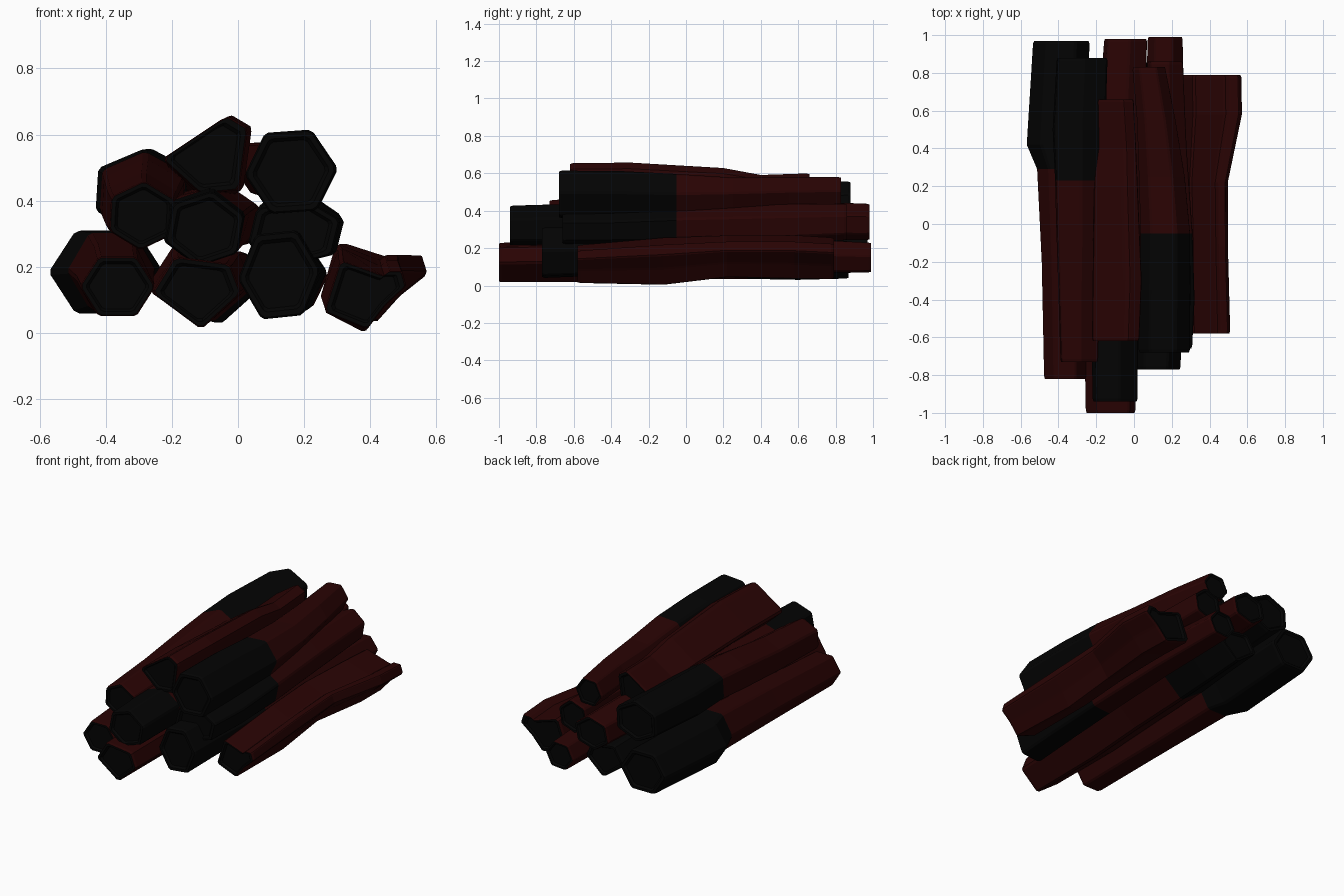
import bpy, bmesh, math, random

random.seed(4)
cube = bpy.data.objects.get("Cube")
if cube:
    bpy.data.objects.remove(cube, do_unlink=True)


def material(name, colour):
    mat = bpy.data.materials.new(name)
    mat.use_nodes = True
    mat.diffuse_color = colour
    mat.node_tree.nodes["Principled BSDF"].inputs["Base Color"].default_value = colour
    return mat


BARK = material("dark red bark", (0.022, 0.001, 0.001, 1))
CHAR = material("charred black", (0.001, 0.001, 0.001, 1))


def hexagon(turn):
    """Six-sided profile, stretched to fill a box from -1 to 1."""
    pts = [(math.cos(a), math.sin(a)) for a in
           (math.radians(turn + 60 * i) for i in range(6))]
    mx, mz = max(p[0] for p in pts), max(p[1] for p in pts)
    return [(x / mx, z / mz) for x, z in pts]


def chamfer(pts, t=0.07):
    """Cut each corner into a narrow strip running along the log."""
    out = []
    for i, p in enumerate(pts):
        for q in (pts[i - 1], pts[(i + 1) % len(pts)]):
            out.append((p[0] + (q[0] - p[0]) * t, p[1] + (q[1] - p[1]) * t))
    return out


def log(name, profile, stations, char_front=-9, char_back=9):
    """Loft a profile through (y, left, right, bottom, top) boxes and cap both ends."""
    bm = bmesh.new()
    profile = chamfer(profile)

    def ring(y, x0, x1, z0, z1, scale=1.0, rough=0.0):
        cx, cz = (x0 + x1) / 2, (z0 + z1) / 2
        rx, rz = (x1 - x0) / 2 * scale, (z1 - z0) / 2 * scale
        shift = [random.uniform(-rough, rough) for _ in range(2)]
        return [bm.verts.new((cx + rx * u + shift[0], y,
                              max(0, cz + rz * v + shift[1]))) for u, v in profile]

    def bridge(a, b, mat):
        for i in range(len(a)):
            j = (i + 1) % len(a)
            bm.faces.new((a[i], a[j], b[j], b[i])).material_index = mat

    first, last = stations[0], stations[-1]
    rings = [ring(*first, scale=0.96), ring(first[0] + 0.015, *first[1:])]
    rings += [ring(*s, rough=0.003) for s in stations[1:-1]]
    rings += [ring(last[0] - 0.015, *last[1:]), ring(*last, scale=0.96)]
    for a, b in zip(rings, rings[1:]):
        y = (a[0].co.y + b[0].co.y) / 2
        bridge(a, b, int(y < char_front or y > char_back))
    # recessed charred end faces
    for end, st, inward in ((rings[0], first, 1), (rings[-1], last, -1)):
        lip = ring(*st, scale=0.84)
        well = ring(st[0] + 0.012 * inward, *st[1:], scale=0.76)
        bridge(end, lip, 1)
        bridge(lip, well, 1)
        bm.faces.new(well).material_index = 1
    bmesh.ops.recalc_face_normals(bm, faces=bm.faces)
    mesh = bpy.data.meshes.new(name)
    bm.to_mesh(mesh)
    bm.free()
    mesh.materials.append(BARK)
    mesh.materials.append(CHAR)
    obj = bpy.data.objects.new(name, mesh)
    bpy.context.collection.objects.link(obj)


# Bottom layer
log("bottom_outer_log", hexagon(0), [
    (-.82, -.48, -.25, .05, .23), (-.2, -.49, -.25, .06, .27),
    (.29, -.52, -.25, .07, .3), (.42, -.575, -.25, .06, .31),
    (.97, -.54, -.23, .07, .31)], char_back=.29)
kite = [(-1, 0), (.1, -1), (1, 0), (.75, .8), (-.5, 1)]
log("bottom_middle_log", kite, [
    (-1, -.26, .01, .01, .23), (-.5, -.27, .02, .01, .24),
    (-.1, -.27, .04, .03, .27), (.33, -.25, .06, .03, .27),
    (.6, -.22, .07, .02, .26), (.87, -.19, .07, .03, .24)], char_back=.33)
log("bottom_inner_log", hexagon(5), [
    (-.77, 0, .25, .04, .31), (-.5, .01, .26, .05, .31),
    (-.1, .03, .27, .06, .29), (.45, .05, .27, .07, .26),
    (.99, .07, .26, .07, .23)], char_front=-.1)

# Split log with a thin spur on the outside
wedge = [(-1, -.5), (.05, -1), (.5, -.3), (1, .25), (.9, .68),
         (.6, .68), (.45, .55), (-.6, 1)]
log("split_side_log", wedge, [
    (-.58, .26, .51, .01, .22), (-.12, .26, .5, 0, .26),
    (.22, .25, .5, .04, .27), (.58, .25, .57, .03, .27),
    (.79, .25, .57, .03, .26)])

# Middle layer
log("middle_outer_log", hexagon(27), [
    (-.73, -.39, -.19, .25, .46), (-.35, -.4, -.18, .26, .49),
    (0, -.41, -.16, .28, .53), (.23, -.42, -.16, .3, .55),
    (.5, -.43, -.15, .3, .56), (.88, -.41, -.14, .31, .56)], char_back=.23)
log("middle_centre_log", hexagon(20), [
    (-.94, -.22, .02, .2, .43), (-.6, -.23, .02, .2, .44),
    (-.1, -.22, .04, .22, .45), (.4, -.2, .06, .24, .46),
    (.98, -.16, .07, .24, .44)], char_front=-.55)
log("middle_inner_log", hexagon(20), [
    (-.66, .03, .31, .2, .41), (-.4, .03, .32, .2, .41),
    (-.05, .04, .31, .2, .43), (.4, .06, .28, .22, .44),
    (.86, .07, .26, .24, .44)], char_front=-.05)

# Top layer
log("top_inner_log", hexagon(4), [
    (-.68, .02, .3, .36, .615), (-.35, .02, .3, .36, .61),
    (-.05, .03, .3, .37, .6), (.25, .02, .27, .4, .58),
    (.55, .01, .22, .41, .58), (.83, -.01, .17, .42, .58)], char_front=-.05)
splinter = [(-1, -.1), (-.1, -1), (.8, -.9), (1, .7), (.55, 1), (.35, .9)]
log("top_split_log", splinter, [
    (-.62, -.23, .03, .42, .655), (-.3, -.23, .04, .42, .66),
    (.2, -.22, .02, .41, .63), (.4, -.21, .01, .4, .59),
    (.66, -.23, 0, .39, .6)])
